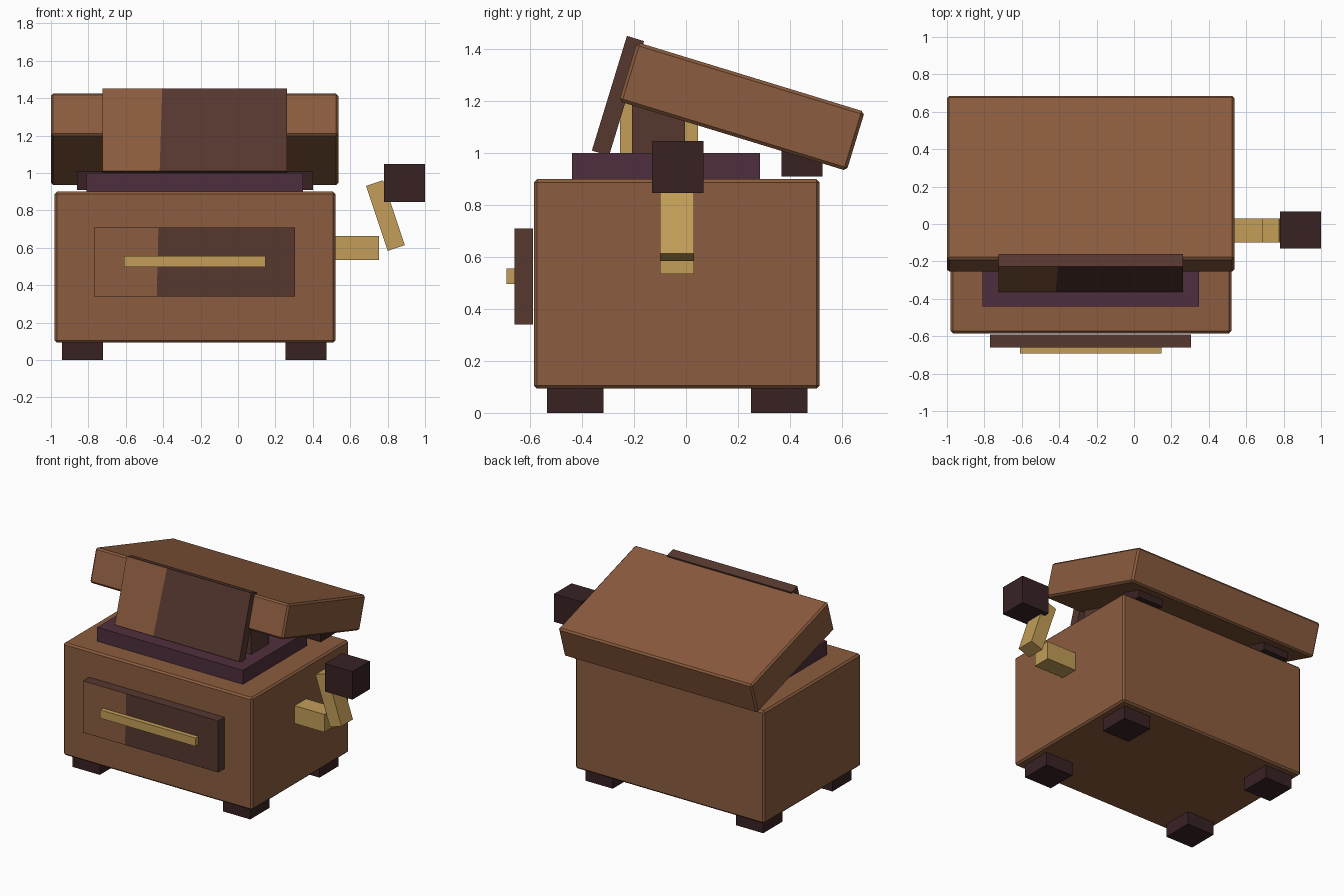
import bpy, bmesh, math
from mathutils import Vector

if "Cube" in bpy.data.objects:
    bpy.data.objects.remove(bpy.data.objects["Cube"])


def material(name, hex_code):
    def lin(c):
        return c / 12.92 if c <= 0.04045 else ((c + 0.055) / 1.055) ** 2.4
    m = bpy.data.materials.new(name)
    m.diffuse_color = [lin(int(hex_code[i:i + 2], 16) / 255) for i in (0, 2, 4)] + [1]
    m.use_nodes = True
    m.node_tree.nodes["Principled BSDF"].inputs["Base Color"].default_value = m.diffuse_color
    return m


WOOD = material("warm brown wood", "8b5c3e")
DARK_WOOD = material("dark brown wood", "56382f")
PLUM = material("plum felt", "4f2f3d")
BLACK = material("near black wood", "382224")
BRASS = material("brass", "c29d58")


def box(name, lo, hi, mat, bevel=0.0, tilt=(0, 0, 0)):
    """Box between two corners, then turned about its own centre."""
    lo, hi = Vector(lo), Vector(hi)
    bm = bmesh.new()
    bmesh.ops.create_cube(bm, size=1)
    bmesh.ops.scale(bm, vec=hi - lo, verts=bm.verts)
    mesh = bpy.data.meshes.new(name)
    bm.to_mesh(mesh)
    bm.free()
    mesh.materials.append(mat)
    ob = bpy.data.objects.new(name, mesh)
    ob.location = (lo + hi) / 2
    ob.rotation_euler = [math.radians(a) for a in tilt]
    bpy.context.collection.objects.link(ob)
    if bevel:
        mod = ob.modifiers.new("soft edge", 'BEVEL')
        mod.width, mod.segments = bevel, 1
    return ob


def light_strip(ob, x, slant):
    """Cut the front face along a slightly slanted line; left part is light wood."""
    ob.data.materials.append(WOOD)
    bm = bmesh.new()
    bm.from_mesh(ob.data)
    cut = x - ob.location.x
    front = [f for f in bm.faces if f.normal.y < -0.9]
    geom = front + list({e for f in front for e in f.edges}) + list({v for f in front for v in f.verts})
    bmesh.ops.bisect_plane(bm, geom=geom, plane_co=(cut, 0, 0), plane_no=(1, 0, -slant))
    for f in bm.faces:
        if f.normal.y < -0.9 and f.calc_center_median().x < cut:
            f.material_index = 1
    bm.to_mesh(ob.data)
    bm.free()


def centred(name, y, z, size, xs, mat, **kw):
    """Box given by its side-view centre, (depth, height) and x range."""
    return box(name, (xs[0], y - size[0] / 2, z - size[1] / 2),
               (xs[1], y + size[0] / 2, z + size[1] / 2), mat, **kw)


LID_TILT = (-17, 0, 0)

# case and feet
box("case", (-0.98, -0.585, 0.093), (0.52, 0.515, 0.9), WOOD, bevel=0.012)
for side, x in (("left", -0.94), ("right", 0.255)):
    for end, y in (("front", -0.535), ("back", 0.25)):
        box(f"{side}_{end}_foot", (x, y, 0), (x + 0.217, y + 0.217, 0.096), BLACK)

# drawer with pull
drawer = box("drawer_front", (-0.77, -0.66, 0.34), (0.305, -0.59, 0.71), DARK_WOOD)
light_strip(drawer, -0.43, 0.025)
box("drawer_pull", (-0.61, -0.692, 0.497), (0.147, -0.658, 0.557), BRASS)

# raised deck with the drum and its end plates
box("deck", (-0.81, -0.44, 0.895), (0.347, 0.285, 1.0), PLUM)
box("drum", (-0.67, -0.254, 0.99), (0.16, 0.046, 1.25), BRASS)
for side, x in (("left", -0.71), ("right", 0.16)):
    box(f"{side}_drum_plate", (x, -0.208, 0.99), (x + 0.09, -0.004, 1.25), DARK_WOOD)

# tilted lid, its front panel and the hinges
centred("lid", 0.215, 1.18, (0.917, 0.238), (-1.0, 0.536), WOOD, bevel=0.012, tilt=LID_TILT)
panel = centred("lid_front_panel", -0.262, 1.221, (0.069, 0.462), (-0.725, 0.263),
                DARK_WOOD, tilt=LID_TILT)
light_strip(panel, -0.412, 0.03)
for side, x in (("left", -0.86), ("right", 0.2)):
    box(f"{side}_hinge", (x, 0.367, 0.91), (x + 0.2, 0.525, 1.05), BLACK)

# crank
box("crank_axle", (0.5, -0.1, 0.535), (0.755, 0.03, 0.663), BRASS)
box("crank_arm", (0.74, -0.1, 0.59), (0.836, 0.03, 0.956), BRASS, tilt=(0, -18.5, 0))
box("crank_knob", (0.78, -0.13, 0.846), (1.0, 0.068, 1.047), BLACK)
